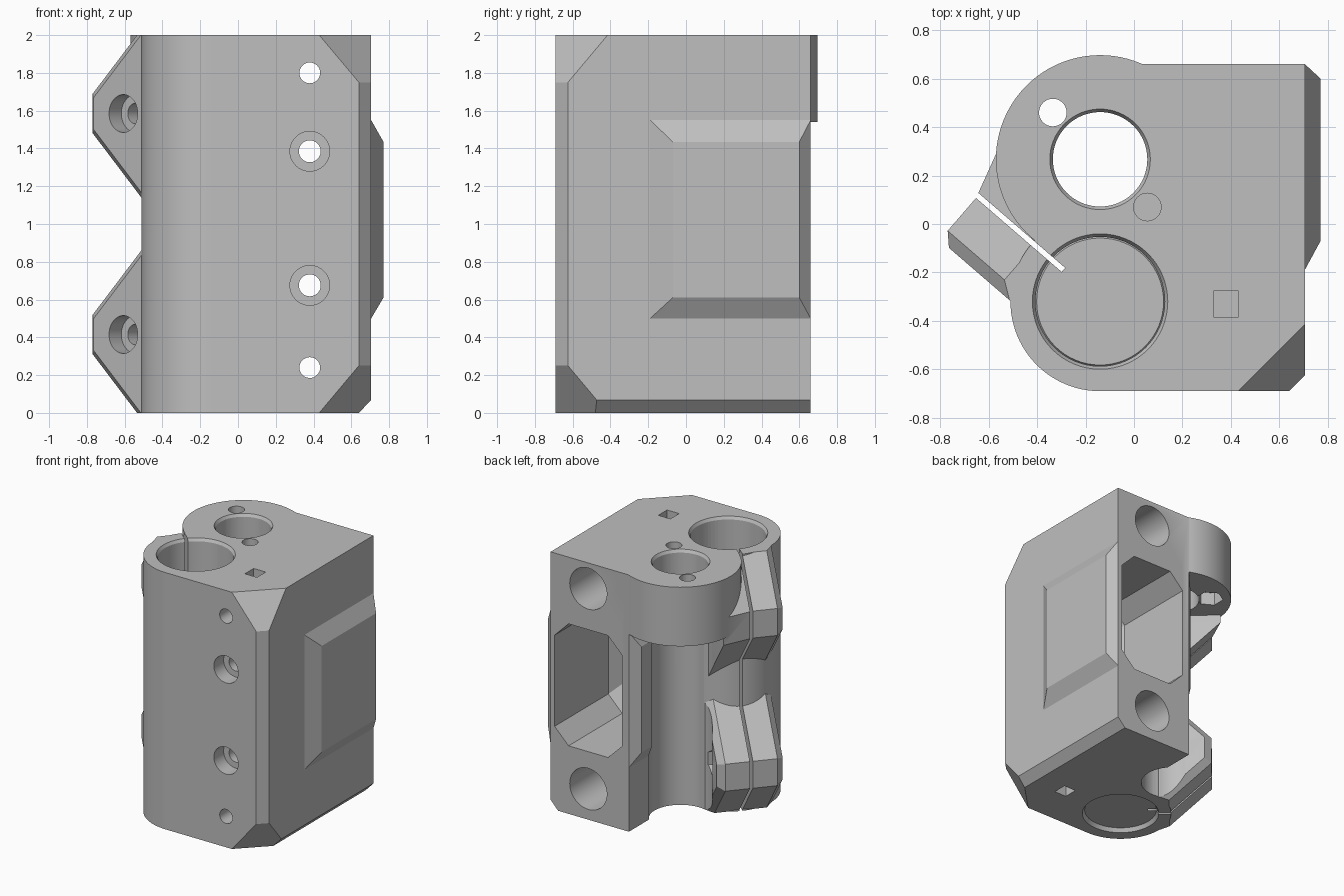
import bpy, bmesh, math
from mathutils import Matrix, Vector

cube = bpy.data.objects.get("Cube")
if cube:
    bpy.data.objects.remove(cube, do_unlink=True)

BIG = Vector((-0.14, -0.32, 0))      # large bore axis
SMALL = Vector((-0.14, 0.267, 0))    # small bore axis
LUG = Matrix.Translation(BIG) @ Matrix.Rotation(math.radians(139.2), 4, 'Z')
SCREW_X = 0.38

grey = bpy.data.materials.new("plain_grey")
grey.use_nodes = True
grey.diffuse_color = (0.52, 0.52, 0.52, 1)
grey.node_tree.nodes["Principled BSDF"].inputs["Base Color"].default_value = (0.52, 0.52, 0.52, 1)


def finish(bm, name):
    bmesh.ops.recalc_face_normals(bm, faces=bm.faces)
    mesh = bpy.data.meshes.new(name)
    bm.to_mesh(mesh)
    bm.free()
    mesh.materials.append(grey)
    ob = bpy.data.objects.new(name, mesh)
    bpy.context.collection.objects.link(ob)
    return ob


def hull(name, points, matrix=Matrix()):
    bm = bmesh.new()
    verts = [bm.verts.new(matrix @ Vector(p)) for p in points]
    out = bmesh.ops.convex_hull(bm, input=verts)
    junk = [v for v in out["geom_interior"] + out["geom_unused"] if isinstance(v, bmesh.types.BMVert)]
    bmesh.ops.delete(bm, geom=list(set(junk)), context='VERTS')
    bmesh.ops.dissolve_limit(bm, angle_limit=0.01, verts=bm.verts, edges=bm.edges)
    return finish(bm, name)


def box(name, x0, x1, y0, y1, z0, z1, matrix=Matrix()):
    return hull(name, [(x, y, z) for x in (x0, x1) for y in (y0, y1) for z in (z0, z1)], matrix)


def rod(name, start, end, r, r2=None, sides=64, matrix=Matrix()):
    a, b = matrix @ Vector(start), matrix @ Vector(end)
    turn = (b - a).to_track_quat('Z', 'Y').to_matrix().to_4x4()
    bm = bmesh.new()
    bmesh.ops.create_cone(bm, cap_ends=True, segments=sides, radius1=r, radius2=r if r2 is None else r2,
                          depth=(b - a).length, matrix=Matrix.Translation((a + b) / 2) @ turn)
    return finish(bm, name)


def combine(part, operation='DIFFERENCE'):
    mod = body.modifiers.new("combine", 'BOOLEAN')
    mod.operation = operation
    mod.solver = 'EXACT'
    mod.object = part
    bpy.context.view_layer.objects.active = body
    bpy.ops.object.modifier_apply(modifier=mod.name)
    bpy.data.objects.remove(part, do_unlink=True)


def add(part):
    combine(part, 'UNION')


def at(c, z):
    return (c.x, c.y, z)


# Main block with bevelled front corner and lower edge
bm = bmesh.new()
outline = [(BIG.x, -0.69), (0.64, -0.69), (0.705, -0.625), (0.705, 0.66), (0.03, 0.66), (0.03, 0.26), (BIG.x, 0.26)]
face = bm.faces.new([bm.verts.new((x, y, 0)) for x, y in outline])
top = bmesh.ops.extrude_face_region(bm, geom=[face])["geom"]
bmesh.ops.translate(bm, vec=(0, 0, 2), verts=[v for v in top if isinstance(v, bmesh.types.BMVert)])
for co, no in (((0.43, -0.69, 2), (1, -1, 0.84)), ((0.43, -0.69, 0), (1, -1, -0.84)), ((0.64, 0, 0), (1, 0, -0.95))):
    cut = bmesh.ops.bisect_plane(bm, geom=bm.verts[:] + bm.edges[:] + bm.faces[:],
                                 plane_co=co, plane_no=no, clear_outer=True)
    rim = [e for e in cut["geom_cut"] if isinstance(e, bmesh.types.BMEdge)]
    bmesh.ops.edgeloop_fill(bm, edges=rim)
body = finish(bm, "clamp_block")

# Round housing of the large bore
add(rod("large_housing", at(BIG, 0), at(BIG, 2), 0.37, sides=96))

# Raised pads on both side walls
for side in (1, -1):
    pad = []
    for dx, y0, y1, z0, z1 in ((0.27, -0.19, 0.66, 0.5, 1.55), (0.3375, -0.19, 0.66, 0.5, 1.55),
                               (0.4025, -0.07, 0.6, 0.61, 1.435)):
        y0 = y0 if side > 0 else 0.2
        pad += [(0.3675 + side * dx, y, z) for y in (y0, y1) for z in (z0, z1)]
    add(hull("side_pad", pad))


# Clamp lugs, upper pair mirrored from the lower pair
def lug_section(end, half, v, flip):
    mid = 0.415
    pts = [(end, mid - half), (end, mid + half), (0.2, mid + half + end - 0.2),
           (0.2, 0), (end - (mid - half), 0)]
    return [(u, v, 2 - z if flip else z) for u, z in pts]


for flip in (False, True):
    front = lug_section(0.667, 0.105, 0, flip) + lug_section(0.667, 0.105, 0.19, flip)
    add(hull("front_lug", front + lug_section(0.617, 0.085, 0.24, flip), LUG))
    rear = lug_section(0.667, 0.105, 0.01, flip)
    if flip:
        rear += lug_section(0.735, 0.105, -0.22, flip)
    else:
        rear += lug_section(0.667, 0.105, -0.19, flip) + lug_section(0.617, 0.085, -0.24, flip)
    add(hull("rear_lug", rear, LUG))

# Clearance under the collar, then the collar itself
combine(rod("clearance", at(SMALL, -0.1), at(SMALL, 1.6), 0.225))
add(rod("collar", at(SMALL, 1.54), at(SMALL, 2), 0.43, sides=96))
add(box("collar_web", BIG.x, 0.1, -0.1, 0.5, 1.54, 2))

# Bores with chamfered mouths
combine(rod("large_bore", at(BIG, -0.1), at(BIG, 2.1), 0.267))
combine(rod("small_bore", at(SMALL, 1.4), at(SMALL, 2.1), 0.195))
for c, r, z, s in ((BIG, 0.267, 2, 1), (BIG, 0.267, 0, -1), (SMALL, 0.195, 2, 1)):
    combine(rod("bore_mouth", at(c, z - s * 0.03), at(c, z + s * 0.03), r - 0.005, r + 0.03))

# Clamp slit and clamp screws
combine(box("slit", 0.2, 0.9, -0.011, 0.011, -0.1, 2.1, LUG))
for z in (0.415, 1.585):
    combine(rod("screw_hole", (0.41, -0.3, z), (0.41, 0.3, z), 0.055, sides=32, matrix=LUG))
    combine(rod("screw_head", (0.41, 0.14, z), (0.41, 0.4, z), 0.1, sides=48, matrix=LUG))
    combine(rod("nut_pocket", (0.41, -0.3, z), (0.41, -0.14, z), 0.1, sides=6, matrix=LUG))

# Rear cavity with cut corners, narrowing inward
cavity = []
for y, g in ((0.8, 0), (0.0, 0), (-0.1, 0.08)):
    x0, x1, z0, z1, c = 0.09 + g, 0.67 - g, 0.53 + g, 1.48 - g, 0.12
    for x, inx in ((x0, c), (x1, -c)):
        for z, inz in ((z0, c), (z1, -c)):
            cavity += [(x + inx, y, z), (x, y, z + inz)]
combine(hull("cavity", cavity))

# Front mounting holes
for z in (0.24, 1.8):
    combine(rod("end_hole", (SCREW_X, -0.8, z), (SCREW_X, 0.8, z), 0.055, sides=32))
    combine(rod("rear_socket", (SCREW_X, -0.2, z), (SCREW_X, 0.8, z), 0.16))
for z in (0.675, 1.385):
    combine(rod("middle_hole", (SCREW_X, -0.8, z), (SCREW_X, 0.1, z), 0.058, sides=32))
    combine(rod("middle_recess", (SCREW_X, -0.8, z), (SCREW_X, -0.57, z), 0.105))

# Collar screw holes, hex pocket and square nut slots
combine(rod("collar_hole", (-0.335, 0.46, 1.4), (-0.335, 0.46, 2.1), 0.057, sides=32))
combine(rod("collar_nut", (-0.335, 0.46, 1.4), (-0.335, 0.46, 1.64), 0.1, sides=6))
combine(rod("web_hole", (0.055, 0.07, 1.65), (0.055, 0.07, 2.1), 0.057, sides=32))
for z0, z1 in ((-0.1, 0.3), (1.74, 2.1)):
    combine(box("nut_slot", 0.328, 0.432, -0.384, -0.276, z0, z1))

bpy.ops.object.select_all(action='DESELECT')
body.select_set(True)
bpy.context.view_layer.objects.active = body
bpy.ops.object.shade_smooth_by_angle(angle=math.radians(25))
